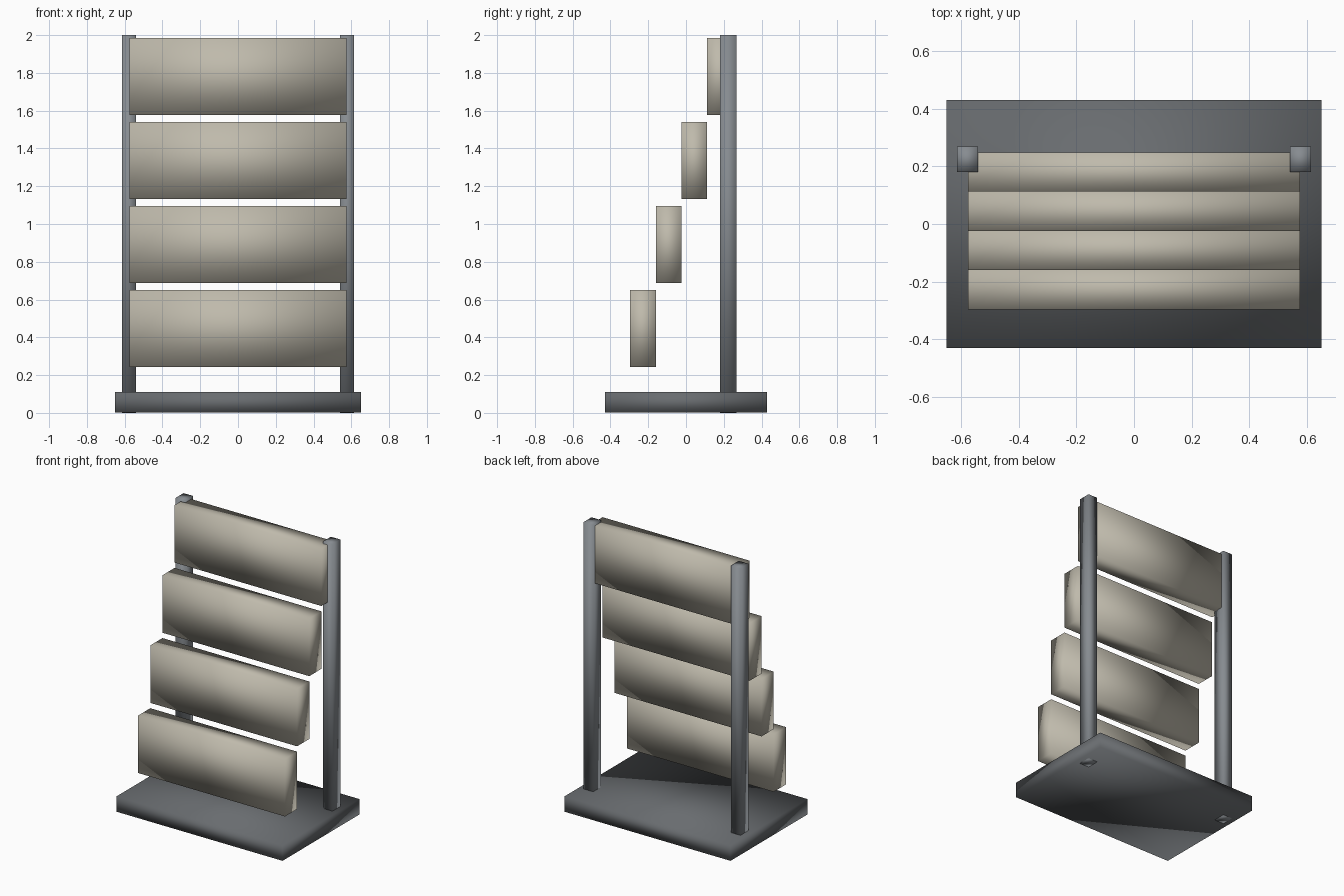
import bpy
import bmesh

cube = bpy.data.objects.get("Cube")
if cube:
    bpy.data.objects.remove(cube, do_unlink=True)


def material(name, rgb):
    mat = bpy.data.materials.new(name)
    mat.use_nodes = True
    color = (*rgb, 1.0)
    mat.diffuse_color = color
    mat.node_tree.nodes["Principled BSDF"].inputs["Base Color"].default_value = color
    return mat


def box(name, low, high, mat):
    """Smooth-shaded box between two corners."""
    mesh = bpy.data.meshes.new(name)
    bm = bmesh.new()
    bmesh.ops.create_cube(bm, size=1)
    for v in bm.verts:
        v.co = [h if c > 0 else l for c, l, h in zip(v.co, low, high)]
    for f in bm.faces:
        f.smooth = True
    bm.to_mesh(mesh)
    bm.free()
    mesh.materials.append(mat)
    obj = bpy.data.objects.new(name, mesh)
    bpy.context.collection.objects.link(obj)
    return obj


dark_grey = material("dark grey", (0.14, 0.15, 0.16))
steel_grey = material("steel grey", (0.24, 0.26, 0.28))
beige = material("beige", (0.52, 0.49, 0.41))

# Base plate
box("base", (-0.65, -0.43, 0.001), (0.65, 0.43, 0.11), dark_grey)

# Upright posts, mirrored left and right
box("left_post", (0.54, 0.18, 0), (0.614, 0.268, 2), steel_grey)
box("right_post", (-0.614, 0.18, 0), (-0.54, 0.268, 2), steel_grey)

# Stepped panels, each one further back and higher
depth, height, rise = 0.136, 0.407, 0.4447
for i in range(4):
    y = -0.296 + i * depth
    z = 0.244 + i * rise
    box(f"panel_{i + 1}", (-0.575, y, z), (0.575, y + depth, z + height), beige)
